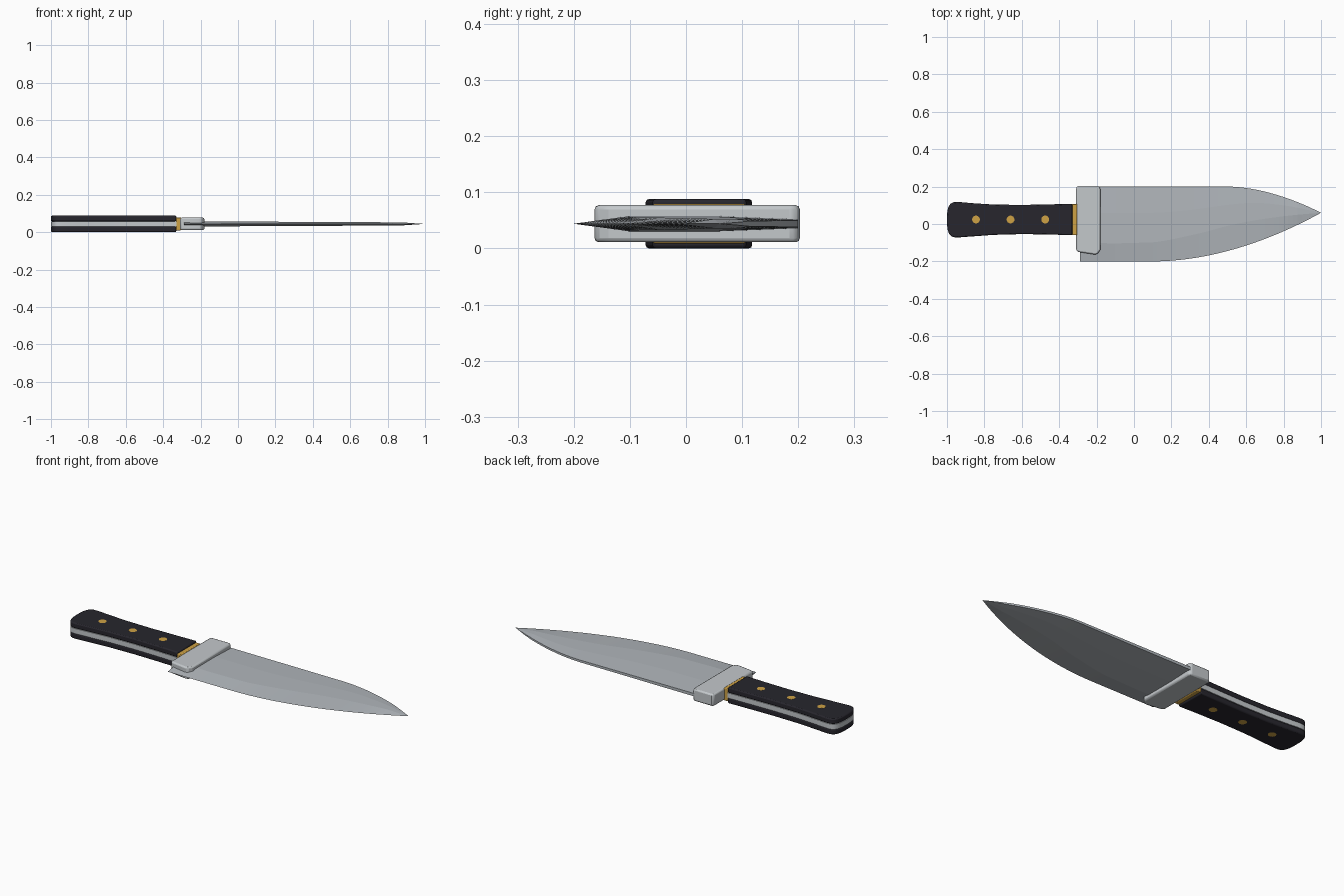
import bpy, bmesh, math

if "Cube" in bpy.data.objects:
    bpy.data.objects.remove(bpy.data.objects["Cube"])

ZC = 0.044  # middle plane of the knife


def material(name, rgb):
    m = bpy.data.materials.new(name)
    m.diffuse_color = (*rgb, 1)
    m.use_nodes = True
    m.node_tree.nodes["Principled BSDF"].inputs["Base Color"].default_value = m.diffuse_color
    return m


steel = material("steel", (0.44, 0.47, 0.50))
bright = material("bright_steel", (0.55, 0.58, 0.60))
dark = material("dark_grip", (0.020, 0.019, 0.026))
brass = material("brass", (0.62, 0.36, 0.06))


def add_object(name, bm, mat):
    bmesh.ops.recalc_face_normals(bm, faces=bm.faces)
    me = bpy.data.meshes.new(name)
    bm.to_mesh(me)
    bm.free()
    me.materials.append(mat)
    ob = bpy.data.objects.new(name, me)
    bpy.context.collection.objects.link(ob)
    return ob


def smooth(ob):
    bpy.ops.object.select_all(action='DESELECT')
    ob.select_set(True)
    bpy.context.view_layer.objects.active = ob
    bpy.ops.object.shade_smooth_by_angle(angle=math.radians(30))


def prism(name, outline, z0, z1, mat, bevel=0, segments=2):
    bm = bmesh.new()
    face = bm.faces.new([bm.verts.new((x, y, z0)) for x, y in outline])
    ext = bmesh.ops.extrude_face_region(bm, geom=[face])
    bmesh.ops.translate(bm, vec=(0, 0, z1 - z0),
                        verts=[v for v in ext["geom"] if isinstance(v, bmesh.types.BMVert)])
    ob = add_object(name, bm, mat)
    smooth(ob)
    if bevel:
        mod = ob.modifiers.new("bevel", 'BEVEL')
        mod.width = bevel
        mod.segments = segments
        mod.limit_method = 'ANGLE'
        mod.angle_limit = math.radians(40)
    return ob


def interp(points, x):
    # eased interpolation (Catmull-Rom slopes) through a few points
    n = len(points)
    if x <= points[0][0]:
        return points[0][1]
    for i in range(n - 1):
        (xa, ya), (xb, yb) = points[i], points[i + 1]
        if x <= xb:
            def slope(k):
                a, b = points[max(k - 1, 0)], points[min(k + 1, n - 1)]
                return (b[1] - a[1]) / (b[0] - a[0])
            h = xb - xa
            t = (x - xa) / h
            return ((2*t**3 - 3*t**2 + 1) * ya + (t**3 - 2*t**2 + t) * h * slope(i)
                    + (3*t**2 - 2*t**3) * yb + (t**3 - t**2) * h * slope(i + 1))
    return points[-1][1]


# Blade: lofted section with swedge, flat and edge bevel
RIDGE = [(-0.3, 0.06), (0.1, 0.06), (0.3, 0.075), (0.5, 0.102), (0.65, 0.113),
         (0.83, 0.095), (1, 0.06)]
BEVEL = [(-0.3, -0.10), (0.08, -0.10), (0.35, -0.05), (0.5, -0.01), (0.65, 0.02),
         (0.83, 0.045), (1, 0.06)]


def section(x):
    ts, te = max(0, (x - 0.5) / 0.5), max(0, (x - 0.1) / 0.9)
    spine = 0.2 - 0.14 * ts ** 1.8
    edge = -0.2 + 0.26 * te ** 1.9
    k = max(0, (x + 0.29) / 1.29)
    half = 0.014 * (1 - 0.45 * k) * min(1, (1 - x) * 8)
    half_s = half * 0.6
    up, low = interp(RIDGE, x), interp(BEVEL, x)
    return [(spine, half_s), (up, half), (low, half), (edge, 0),
            (low, -half), (up, -half), (spine, -half_s)]


bm = bmesh.new()
xs = [-0.29, -0.1, 0.1] + [0.1 + 0.899 * i / 36 for i in range(1, 37)]
rings = [[bm.verts.new((x, y, ZC + z)) for y, z in section(x)] for x in xs]
for a, b in zip(rings, rings[1:]):
    for i in range(7):
        j = (i + 1) % 7
        bm.faces.new((a[i], a[j], b[j], b[i]))
bm.faces.new(rings[0])
tip = bm.verts.new((1, 0.06, ZC))
for i in range(7):
    bm.faces.new((rings[-1][i], rings[-1][(i + 1) % 7], tip))
add_object("blade", bm, steel)

# Handle outline shared by the tang and both grip scales
upper = [(-0.94, 0.118), (-0.86, 0.111), (-0.75, 0.104), (-0.6, 0.102), (-0.45, 0.105), (-0.33, 0.108)]
lower = [(-0.33, -0.060), (-0.45, -0.056), (-0.6, -0.054), (-0.75, -0.058), (-0.86, -0.066), (-0.94, -0.072)]
butt = []
for i in range(1, 16):
    a = math.pi * (1.5 - i / 16)
    c, s = math.cos(a), math.sin(a)
    butt.append((-0.94 - 0.06 * abs(c) ** 0.6,
                 0.023 - 0.095 * math.copysign(abs(s) ** 0.7, -s)))
outline = upper + lower + butt

prism("tang", outline, 0.030, 0.058, bright)
prism("grip_scale_top", outline, 0.058, 0.088, dark, 0.006)
prism("grip_scale_bottom", outline, 0.0, 0.030, dark, 0.006)

# Brass collar between grip and bolster
prism("collar", [(-0.332, -0.060), (-0.305, -0.060), (-0.305, 0.107), (-0.332, 0.107)],
      0.009, 0.079, brass, 0.004)

# Bolster wrapping the heel of the blade
prism("bolster", [(-0.309, -0.143), (-0.295, -0.150), (-0.21, -0.163), (-0.195, -0.160), (-0.18, -0.138),
                  (-0.18, 0.192), (-0.190, 0.203), (-0.299, 0.203), (-0.309, 0.196)],
      0.011, 0.077, bright, 0.008)

# Three rivets through the grip
for i, x in enumerate((-0.845, -0.66, -0.475)):
    bpy.ops.mesh.primitive_cylinder_add(vertices=24, radius=0.021, depth=0.0885,
                                        location=(x, 0.024, ZC))
    rivet = bpy.context.object
    rivet.name = f"rivet_{i + 1}"
    rivet.data.materials.append(brass)
    smooth(rivet)
